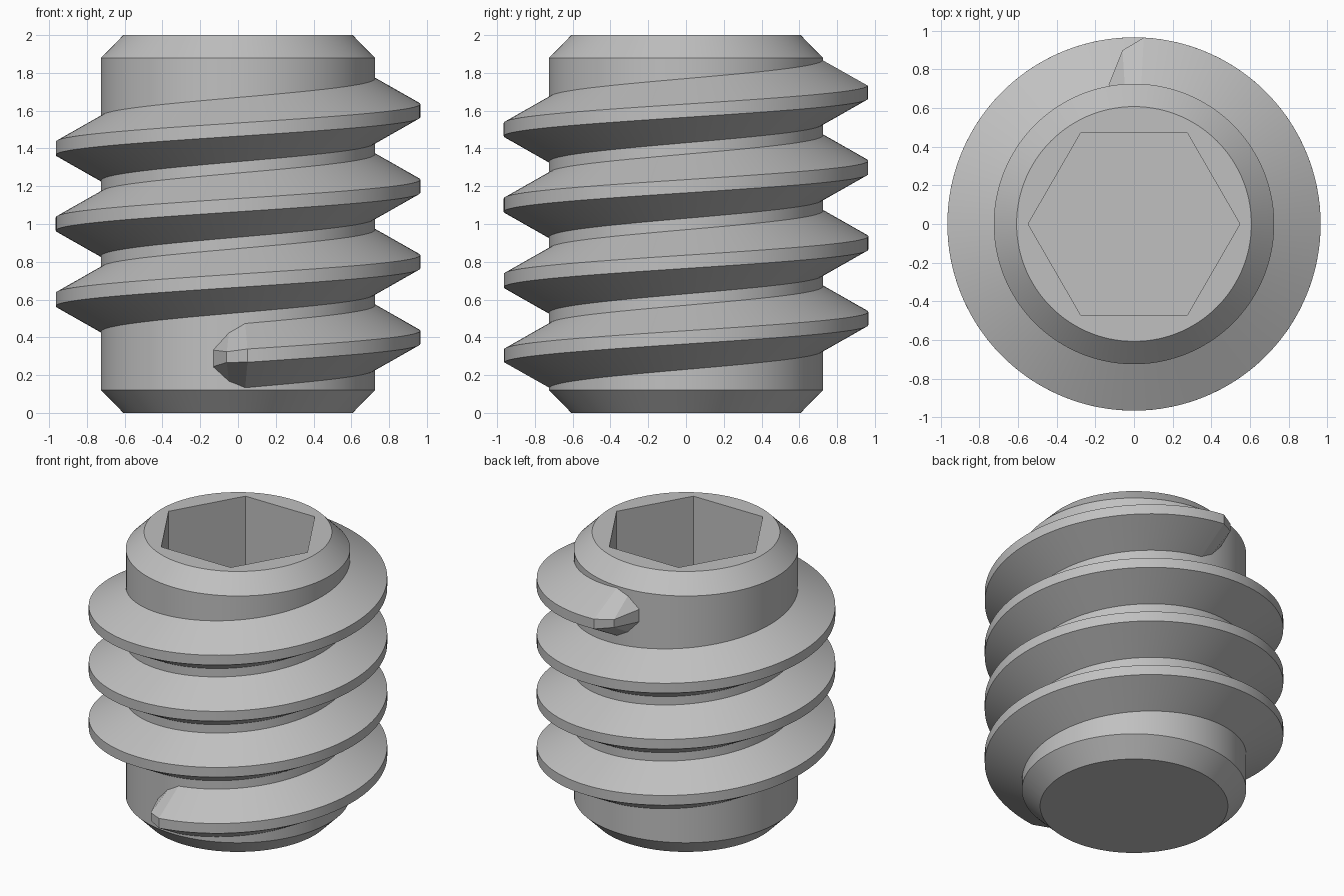
import bpy, bmesh, math

if "Cube" in bpy.data.objects:
    bpy.data.objects.remove(bpy.data.objects["Cube"])

steel = bpy.data.materials.new("grey steel")
steel.diffuse_color = (0.53, 0.53, 0.53, 1)
steel.use_nodes = True
steel.node_tree.nodes["Principled BSDF"].inputs["Base Color"].default_value = steel.diffuse_color


def loft(name, rings):
    """Skin a list of closed rings and cap both ends."""
    bm = bmesh.new()
    loops = [[bm.verts.new(p) for p in ring] for ring in rings]
    n = len(loops[0])
    for a, b in zip(loops, loops[1:]):
        for i in range(n):
            j = (i + 1) % n
            bm.faces.new((a[i], a[j], b[j], b[i]))
    bm.faces.new(loops[0])
    bm.faces.new(loops[-1])
    bmesh.ops.recalc_face_normals(bm, faces=bm.faces)
    mesh = bpy.data.meshes.new(name)
    bm.to_mesh(mesh)
    bm.free()
    obj = bpy.data.objects.new(name, mesh)
    bpy.context.collection.objects.link(obj)
    mesh.materials.append(steel)
    bpy.ops.object.select_all(action='DESELECT')
    obj.select_set(True)
    bpy.context.view_layer.objects.active = obj
    bpy.ops.object.shade_smooth_by_angle(angle=math.radians(20))
    return obj


def polar(r, deg, z):
    a = math.radians(deg)
    return (r * math.cos(a), r * math.sin(a), z)


# Core: chamfered cylinder with a hexagonal socket sunk in the top
SEG = 120
ROOT, END, CHAMFER, HEIGHT = 0.725, 0.607, 0.12, 2.0
FLAT, DEPTH = 0.474, 0.9
angles = [i * 360 / SEG for i in range(SEG)]


def circle(r, z):
    return [polar(r, a, z) for a in angles]


def hexagon(z):
    return [polar(FLAT / math.cos(math.radians(a % 60 - 30)), a, z) for a in angles]


loft("screw_body", [
    circle(END, 0), circle(ROOT, CHAMFER),
    circle(ROOT, HEIGHT - CHAMFER), circle(END, HEIGHT),
    hexagon(HEIGHT), hexagon(HEIGHT - DEPTH)])

# Thread: trapezoid swept along a right-handed helix, tapered at both ends
PITCH, START, STOP = 0.4, -90.0, 1170.0
CREST = 0.965


def section(deg, r, root_half, crest_half):
    z = 0.4 + PITCH * deg / 360
    return [polar(ROOT - 0.04, deg, z - root_half), polar(ROOT, deg, z - root_half),
            polar(r, deg, z - crest_half), polar(r, deg, z + crest_half),
            polar(ROOT, deg, z + root_half), polar(ROOT - 0.04, deg, z + root_half)]


# (degrees beyond the nominal end, radius, root half width, crest half width)
taper = [(10.3, 0.732, 0.046, 0.044), (3.8, 0.90, 0.128, 0.028)]
first, last = START + 3, STOP - 3
steps = 420
rings = [section(START - d, r, w, c) for d, r, w, c in taper]
rings += [section(first + (last - first) * i / steps, CREST, 0.17, 0.035)
          for i in range(steps + 1)]
rings += [section(STOP + d, r, w, c) for d, r, w, c in reversed(taper)]
loft("screw_thread", rings)
